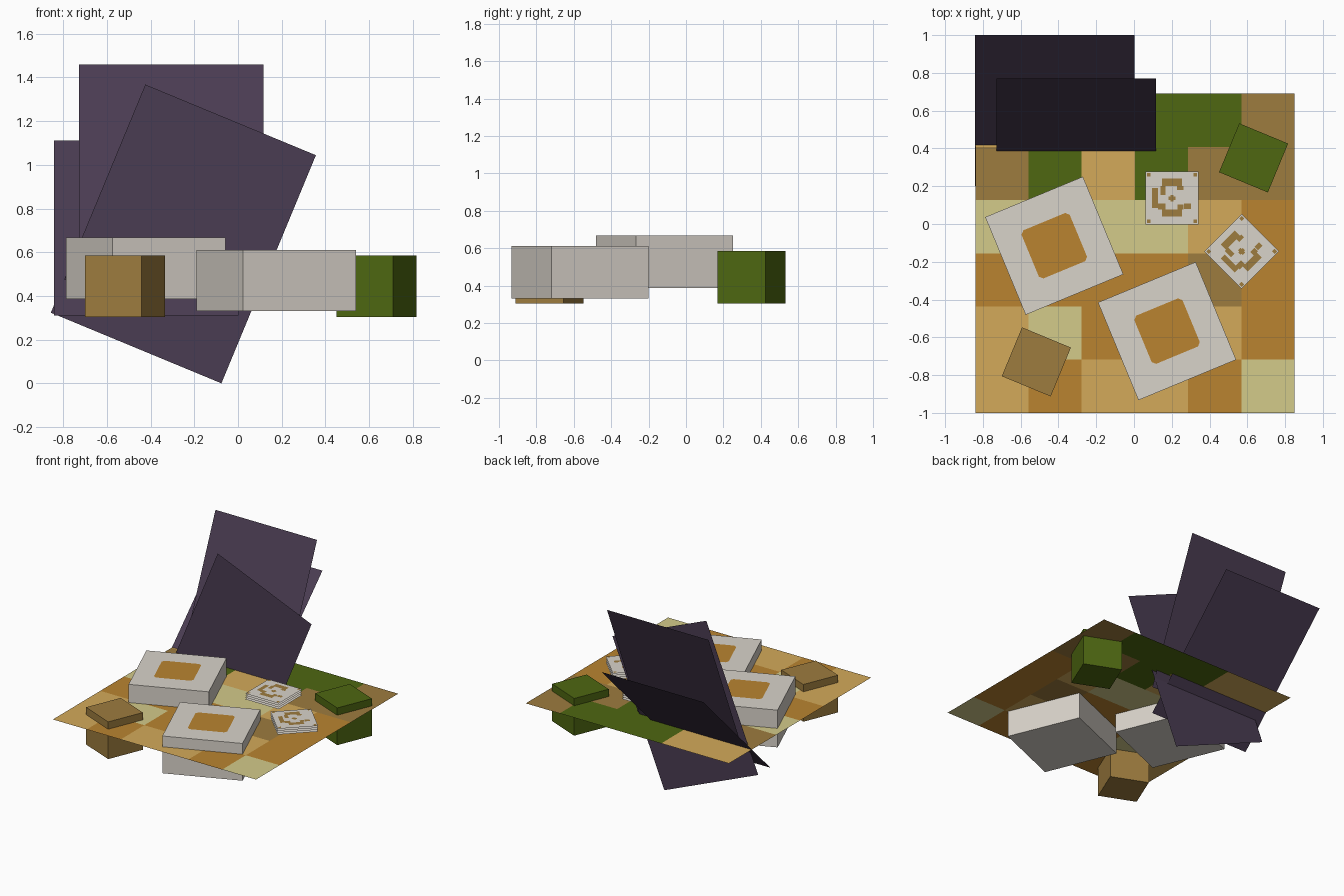
import bpy, bmesh, math
from mathutils import Matrix

if "Cube" in bpy.data.objects:
    bpy.data.objects.remove(bpy.data.objects["Cube"], do_unlink=True)


def lin(c):
    c /= 255
    return c / 12.92 if c <= 0.04045 else ((c + 0.055) / 1.055) ** 2.4


def material(name, rgb):
    m = bpy.data.materials.new(name)
    col = (*[lin(c) for c in rgb], 1)
    m.diffuse_color = col
    m.use_nodes = True
    m.node_tree.nodes["Principled BSDF"].inputs["Base Color"].default_value = col
    return m


STONE = material("pale stone", (217, 211, 202))
ORANGE = material("deep orange", (186, 132, 48))
TAN = material("light tan", (212, 170, 90))
KHAKI = material("khaki", (212, 203, 138))
BROWN = material("brown", (157, 124, 62))
GREEN = material("moss green", (78, 103, 17))
PURPLE = material("dark purple", (74, 60, 82))


def finish(name, bm, mats, loc=(0, 0, 0), rot=(0, 0, 0)):
    me = bpy.data.meshes.new(name)
    bm.to_mesh(me)
    bm.free()
    for m in mats:
        me.materials.append(m)
    ob = bpy.data.objects.new(name, me)
    ob.location = loc
    ob.rotation_euler = [math.radians(a) for a in rot]
    bpy.context.collection.objects.link(ob)
    return ob


def polygon(bm, pts, z, mat=0):
    f = bm.faces.new([bm.verts.new((x, y, z)) for x, y in pts])
    f.material_index = mat


def rect(bm, x0, y0, x1, y1, z, mat=0):
    polygon(bm, [(x0, y0), (x1, y0), (x1, y1), (x0, y1)], z, mat)


GROUND_Z = 0.53
CELL = 1.69 / 6

# Ground: patchwork of 6 x 6 squares, rows listed from back to front
PATCHES = ["TTGGGB",
           "BGTGBB",
           "KKKKTO",
           "OOOOBO",
           "TKOOTO",
           "TOTTOK"]
bm = bmesh.new()
bmesh.ops.create_grid(bm, x_segments=6, y_segments=6, size=0.845)
for f in bm.faces:
    c = f.calc_center_median()
    row = int((0.845 - c.y) / CELL)
    col = int((c.x + 0.845) / CELL)
    f.material_index = "OTKBG".index(PATCHES[row][col])
finish("ground", bm, [ORANGE, TAN, KHAKI, BROWN, GREEN], (0.005, -0.155, GROUND_Z))


# Blocks sunk halfway into the ground, large ones with an inlaid top
def block(name, size, height, mat, loc, turn, inlay=False):
    bm = bmesh.new()
    bmesh.ops.create_cube(bm, size=1, matrix=Matrix.Diagonal((size, size, height, 1)))
    if inlay:
        a, b = 0.138, 0.12
        polygon(bm, [(-b, -a), (b, -a), (a, -b), (a, b), (b, a), (-b, a), (-a, b), (-a, -b)],
                height / 2 + 0.003, 1)
    finish(name, bm, [mat, ORANGE], loc, (0, 0, turn))


block("stone_block_back", 0.56, 0.28, STONE, (-0.422, -0.115, 0.527), 22.5, True)
block("stone_block_front", 0.56, 0.28, STONE, (0.175, -0.567, 0.471), 22.5, True)
block("green_cube", 0.28, 0.28, GREEN, (0.633, 0.35, 0.445), -22.5)
block("brown_cube", 0.28, 0.28, BROWN, (-0.517, -0.73, 0.445), -22.5)

# Stacks of thin tiles, with marks laid out on a 16-unit square from the top left
MARKS = [(5, 2, 11, 4.3), (2, 5, 3.7, 11), (4.5, 4.3, 6, 7), (9.5, 4.3, 11.5, 5.5),
         (3.7, 9.7, 6, 11.5), (5, 11.5, 11, 13.6), (9.7, 10, 11.5, 11.5),
         (11.7, 9.7, 13.7, 11.3), (7, 7.5, 9, 8.5), (7.5, 7, 8.5, 7.5), (7.5, 8.5, 8.5, 9),
         (0.4, 0.4, 1.5, 1.5), (14.5, 0.4, 15.6, 1.5),
         (0.4, 14.5, 1.5, 15.6), (14.5, 14.5, 15.6, 15.6)]


def tile_stack(name, loc, turn):
    bm = bmesh.new()
    u = 0.28 / 16
    for i in range(4):
        rect(bm, -0.14, -0.14, 0.14, 0.14, 0.012 + 0.0145 * i)
    for x0, y0, x1, y1 in MARKS:
        rect(bm, (x0 - 8) * u, (8 - y1) * u, (x1 - 8) * u, (8 - y0) * u, 0.0575, 1)
    finish(name, bm, [STONE, BROWN], loc, (0, 0, turn))


tile_stack("tile_stack_back", (0.201, 0.137, GROUND_Z), 0)
tile_stack("tile_stack_front", (0.57, -0.145, GROUND_Z), 45)

# Fanned dark sheets rising through the ground
for name, loc, rot in [("sheet_leaning", (-0.305, 0.555, 0.938), (67.5, 0, 0)),
                       ("sheet_low", (-0.42, 0.6, 0.711), (45, 0, 0)),
                       ("sheet_upright", (-0.25, 0.365, 0.684), (90, 22.5, 0))]:
    bm = bmesh.new()
    rect(bm, -0.4225, -0.565, 0.4225, 0.565, 0)
    finish(name, bm, [PURPLE], loc, rot)
